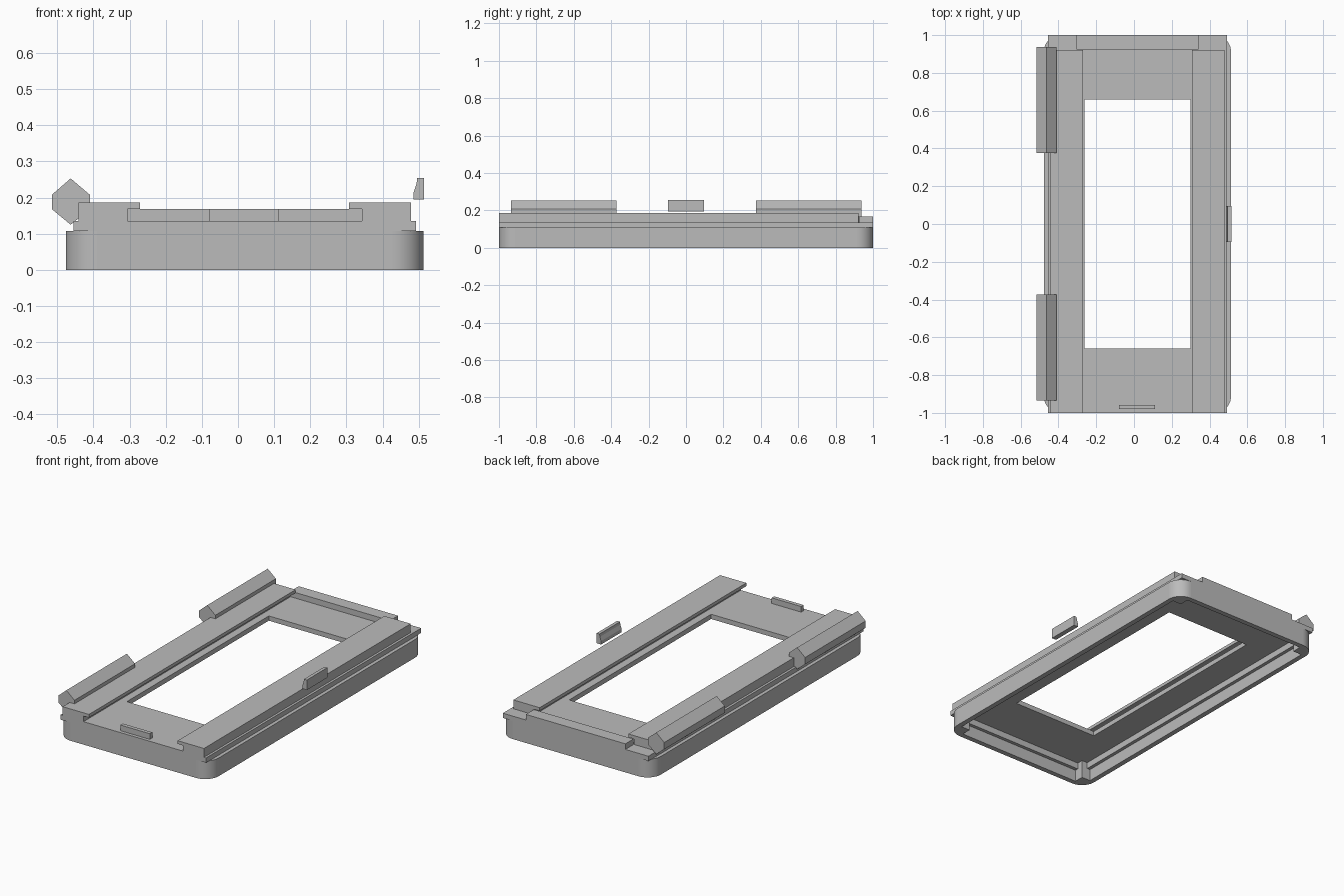
import bpy, bmesh, math
from mathutils import Vector

cube = bpy.data.objects.get("Cube")
if cube:
    bpy.data.objects.remove(cube, do_unlink=True)

grey = bpy.data.materials.new("mid grey")
grey.use_nodes = True
GREY = (0.5, 0.5, 0.5, 1)
grey.diffuse_color = GREY
grey.node_tree.nodes["Principled BSDF"].inputs["Base Color"].default_value = GREY

CX = 0.0185            # centre line of the tray
HALF_X, HALF_Y = 0.495, 1.0
CORNER = 0.087         # corner radius
WALL_TOP, DECK_TOP = 0.107, 0.135


def prism(name, points, direction, smooth=False):
    """Extrude a closed 3D outline along a direction."""
    bm = bmesh.new()
    face = bm.faces.new([bm.verts.new(p) for p in points])
    out = bmesh.ops.extrude_face_region(bm, geom=[face])
    moved = [g for g in out["geom"] if isinstance(g, bmesh.types.BMVert)]
    bmesh.ops.translate(bm, verts=moved, vec=Vector(direction))
    if not any(f == face for f in bm.faces):
        bm.faces.new([v for v in bm.verts if v not in moved])
    bmesh.ops.recalc_face_normals(bm, faces=bm.faces)
    return finish(name, bm, smooth)


def finish(name, bm, smooth=False):
    mesh = bpy.data.meshes.new(name)
    bm.to_mesh(mesh)
    bm.free()
    mesh.materials.append(grey)
    obj = bpy.data.objects.new(name, mesh)
    bpy.context.collection.objects.link(obj)
    if smooth:
        bpy.ops.object.select_all(action="DESELECT")
        obj.select_set(True)
        bpy.context.view_layer.objects.active = obj
        bpy.ops.object.shade_smooth_by_angle(angle=math.radians(30))
    return obj


def box(name, x0, x1, y0, y1, z0, z1):
    outline = [(x0, y0, z0), (x1, y0, z0), (x1, y1, z0), (x0, y1, z0)]
    return prism(name, outline, (0, 0, z1 - z0))


def along_y(name, profile, y0, y1):
    return prism(name, [(x, y0, z) for x, z in profile], (0, y1 - y0, 0))


def frame(name, outer, inner, z0, z1):
    """Flat rectangular plate with a rectangular opening."""
    bm = bmesh.new()
    signs = [(-1, -1), (1, -1), (1, 1), (-1, 1)]
    rings = [[bm.verts.new((CX + sx * hx, sy * hy, z)) for sx, sy in signs]
             for (hx, hy), z in ((outer, z0), (outer, z1), (inner, z1), (inner, z0))]
    for k, ring in enumerate(rings):
        after = rings[(k + 1) % 4]
        for i in range(4):
            j = (i + 1) % 4
            bm.faces.new((ring[i], ring[j], after[j], after[i]))
    bmesh.ops.recalc_face_normals(bm, faces=bm.faces)
    return finish(name, bm)


# Rounded corner posts
for sx, side in ((-1, "right"), (1, "left")):
    for sy, end in ((-1, "front"), (1, "back")):
        ox, oy = CX + sx * (HALF_X - CORNER), sy * (HALF_Y - CORNER)
        outline = [(ox, oy, 0)]
        for i in range(13):
            a = math.pi / 2 * i / 12
            outline.append((ox + sx * CORNER * math.cos(a),
                            oy + sy * CORNER * math.sin(a), 0))
        prism(f"{end}_{side}_corner", outline, (0, 0, WALL_TOP), smooth=True)

# Thin walls with a thicker upper ledge inside
thin, thick, ledge = 0.03, 0.05, 0.07
for sx, side in ((-1, "right"), (1, "left")):
    profile = [(HALF_X, 0), (HALF_X, WALL_TOP), (HALF_X - thick, WALL_TOP),
               (HALF_X - thick, ledge), (HALF_X - thin, ledge), (HALF_X - thin, 0)]
    along_y(side + "_wall", [(CX + sx * x, z) for x, z in profile],
            CORNER - HALF_Y, HALF_Y - CORNER)
for sy, end in ((-1, "front"), (1, "back")):
    profile = [(HALF_Y, 0), (HALF_Y, WALL_TOP), (HALF_Y - thick, WALL_TOP),
               (HALF_Y - thick, ledge), (HALF_Y - thin, ledge), (HALF_Y - thin, 0)]
    x0 = CX - HALF_X + CORNER
    prism(end + "_wall", [(x0, sy * y, z) for y, z in profile],
          (2 * (HALF_X - CORNER), 0, 0))

# Deck plate with the window opening
frame("deck", (0.474, HALF_Y), (0.28, 0.66), WALL_TOP, DECK_TOP)

# Side rails with an overhanging lip that forms a slide groove
RAIL_TOP, LIP = 0.187, 0.168
rail = [(0.46, DECK_TOP), (0.46, RAIL_TOP), (0.289, RAIL_TOP),
        (0.289, LIP), (0.324, LIP), (0.324, DECK_TOP)]
for sx, side in ((-1, "right"), (1, "left")):
    along_y(side + "_rail", [(CX + sx * x, z) for x, z in rail], -HALF_Y, 0.922)

# Stop bar at the back and small catch at the front
box("back_stop", CX - 0.324, CX + 0.324, 0.925, HALF_Y, DECK_TOP, LIP)
box("front_catch", -0.08, 0.112, -0.98, -0.957, DECK_TOP, LIP)

# Six-sided hinge barrels
hinge = [(-0.515, 0.168), (-0.463, 0.125), (-0.41, 0.168),
         (-0.41, 0.208), (-0.463, 0.253), (-0.515, 0.208)]
for y0, y1, end in ((-0.935, -0.372, "front"), (0.375, 0.938, "back")):
    along_y(end + "_hinge", hinge, y0, y1)

# Latch clip above the left edge
clip = [(0.486, 0.195), (0.515, 0.195), (0.515, 0.254),
        (0.496, 0.254), (0.494, 0.238), (0.486, 0.215)]
along_y("latch_clip", clip, -0.095, 0.095)
